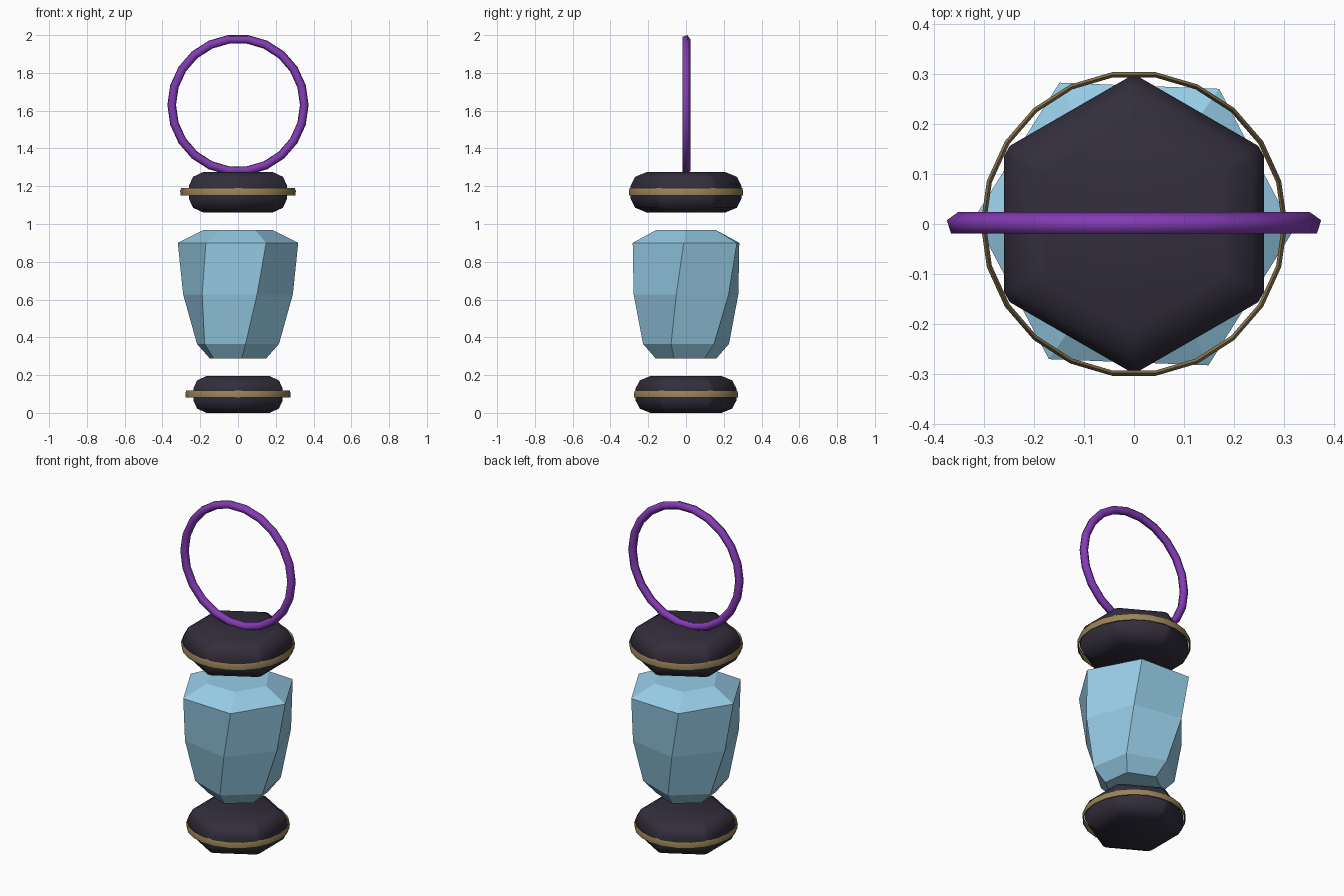
import bpy, math

if "Cube" in bpy.data.objects:
    bpy.data.objects.remove(bpy.data.objects["Cube"])


def material(name, rgb):
    m = bpy.data.materials.new(name)
    m.diffuse_color = (*rgb, 1)
    m.use_nodes = True
    m.node_tree.nodes["Principled BSDF"].inputs["Base Color"].default_value = m.diffuse_color
    return m


PURPLE = material("purple", (0.23, 0.045, 0.46))
GOLD = material("brass", (0.32, 0.23, 0.10))
BLUE = material("pale_blue", (0.31, 0.61, 0.80))
DARK = material("dark_violet", (0.032, 0.027, 0.045))


def make(name, verts, faces, mat, smooth=None):
    me = bpy.data.meshes.new(name)
    me.from_pydata(verts, [], faces)
    me.validate()
    me.materials.append(mat)
    ob = bpy.data.objects.new(name, me)
    bpy.context.collection.objects.link(ob)
    bpy.ops.object.select_all(action='DESELECT')
    bpy.context.view_layer.objects.active = ob
    ob.select_set(True)
    bpy.ops.object.mode_set(mode='EDIT')
    bpy.ops.mesh.select_all(action='SELECT')
    bpy.ops.mesh.normals_make_consistent(inside=False)
    bpy.ops.object.mode_set(mode='OBJECT')
    if smooth:
        bpy.ops.object.shade_smooth_by_angle(angle=math.radians(smooth))
    return ob


def loft(name, levels, angles, mat, smooth=None):
    """Closed stack of polygons; levels hold (radius, z, twist in degrees)."""
    n = len(angles)
    verts = [(r * math.cos(math.radians(a + t)), r * math.sin(math.radians(a + t)), z)
             for r, z, t in levels for a in angles]
    faces = [(k * n + i, k * n + (i + 1) % n, (k + 1) * n + (i + 1) % n, (k + 1) * n + i)
             for k in range(len(levels) - 1) for i in range(n)]
    faces += [tuple(range(n))[::-1], tuple(range((len(levels) - 1) * n, len(levels) * n))]
    return make(name, verts, faces, mat, smooth)


def hoop(name, radius, r_radial, r_axial, mat, segs=22, sides=5):
    """Ring around z with a five-sided section, one corner along the axis."""
    verts = []
    for i in range(segs):
        a = math.tau * i / segs
        for j in range(sides):
            b = math.tau * j / sides
            r = radius + r_radial * math.sin(b)
            verts.append((r * math.cos(a), r * math.sin(a), r_axial * math.cos(b)))
    faces = [(i * sides + j, (i + 1) % segs * sides + j,
              (i + 1) % segs * sides + (j + 1) % sides, i * sides + (j + 1) % sides)
             for i in range(segs) for j in range(sides)]
    return make(name, verts, faces, mat, 80)


# Rounded hexagonal caps with a brass band, the lower one slightly smaller
corners = [30 + 60 * i + d for i in range(6) for d in (-2.2, 2.2)]
profile = [(0.208, 0.107), (0.269, 0.082), (0.293, 0.036)]
for label, zc, s in (("upper", 1.168, 1.0), ("lower", 0.0975, 0.91)):
    half = [(r * s, h * s) for r, h in profile]
    levels = [(r, zc - h, 0) for r, h in half] + [(r, zc + h, 0) for r, h in reversed(half)]
    loft(label + "_cap", levels, corners, DARK, 50)
    band = hoop(label + "_band", 0.301 * s, 0.0055 * s, 0.022 * s, GOLD)
    band.location.z = zc

# Twisted six-sided crystal body
loft("crystal", [(0.161, 0.287, -23), (0.231, 0.365, -20), (0.295, 0.628, -10),
                 (0.319, 0.90, -2.2), (0.185, 0.967, 0)],
     [60 * i for i in range(6)], BLUE)

# Upright carrying ring
ring = hoop("carry_ring", 0.351, 0.024, 0.024, PURPLE)
ring.rotation_euler.x = -math.pi / 2
ring.location.z = 1.63
